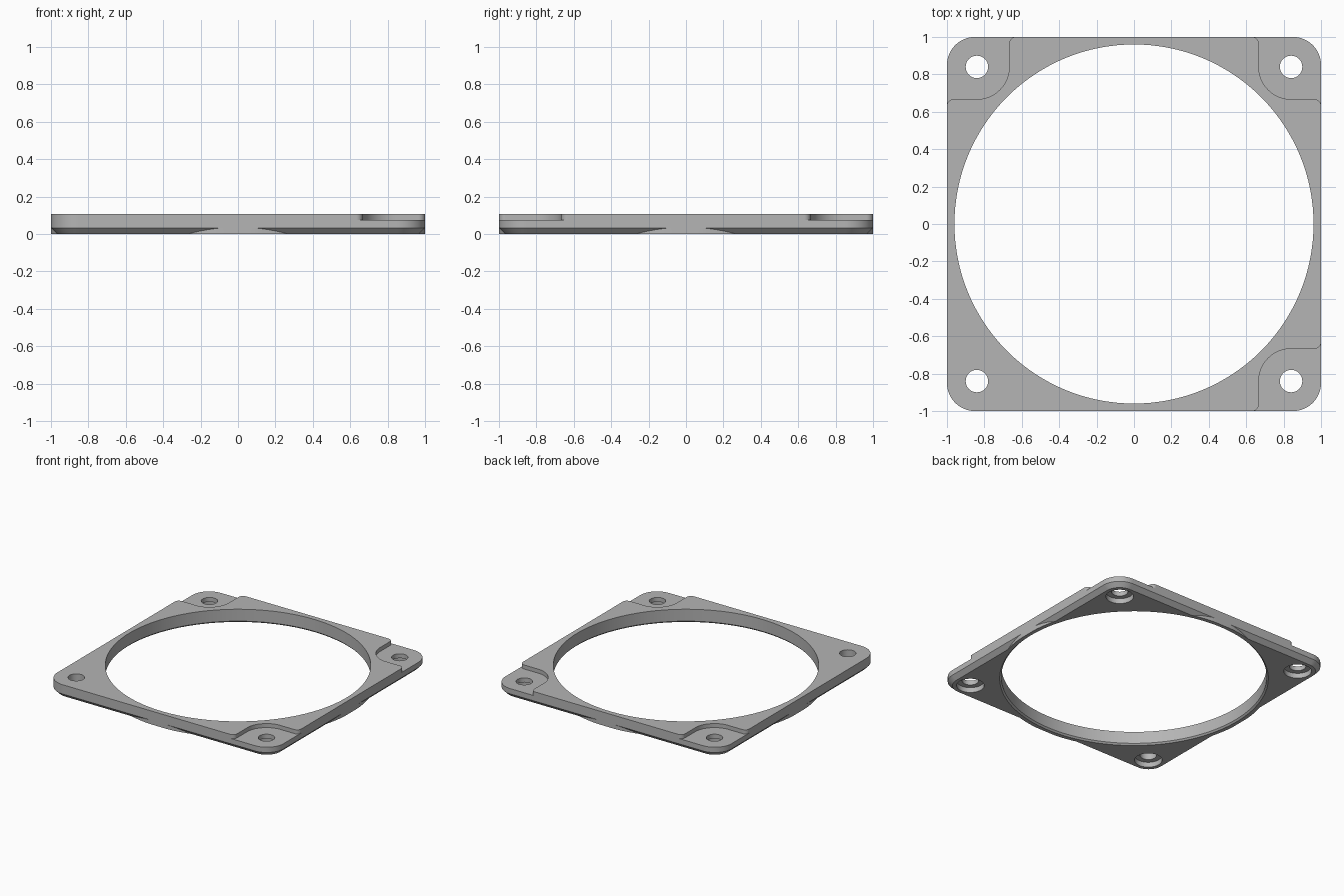
import bpy
import bmesh
from math import cos, sin, radians, tau

if "Cube" in bpy.data.objects:
    bpy.data.objects.remove(bpy.data.objects["Cube"], do_unlink=True)

HEIGHT = 0.107      # full thickness
RECESS_Z = 0.075    # floor of the lowered corners
CHAMFER = 0.033     # bevel on the lower outer edge
CORNER_R = 0.15
BORE_R = 0.96
RING_R = 1.0035
HOLE = 0.84         # screw hole offset from centre

grey = bpy.data.materials.new("matte_grey")
grey.use_nodes = True
colour = (0.46, 0.46, 0.46, 1)
grey.diffuse_color = colour
grey.node_tree.nodes["Principled BSDF"].inputs["Base Color"].default_value = colour


def arc(cx, cy, r, start, end, steps):
    angles = [radians(start + (end - start) * i / steps) for i in range(steps + 1)]
    return [(cx + r * cos(a), cy + r * sin(a)) for a in angles]


def circle(r, steps, cx=0, cy=0):
    return [(cx + r * cos(tau * i / steps), cy + r * sin(tau * i / steps))
            for i in range(steps)]


def rounded_square(half, r):
    c = half - r
    points = []
    for i, (sx, sy) in enumerate([(1, 1), (-1, 1), (-1, -1), (1, -1)]):
        points += arc(sx * c, sy * c, r, 90 * i, 90 * i + 90, 16)
    return points


def loft(name, layers):
    """Closed solid through stacked outlines, given as (z, points)."""
    bm = bmesh.new()
    rings = [[bm.verts.new((x, y, z)) for x, y in pts] for z, pts in layers]
    n = len(rings[0])
    for low, high in zip(rings, rings[1:]):
        for i in range(n):
            j = (i + 1) % n
            bm.faces.new((low[i], low[j], high[j], high[i]))
    bm.faces.new(rings[0][::-1])
    bm.faces.new(rings[-1])
    bmesh.ops.recalc_face_normals(bm, faces=bm.faces)
    mesh = bpy.data.meshes.new(name)
    bm.to_mesh(mesh)
    bm.free()
    mesh.materials.append(grey)
    obj = bpy.data.objects.new(name, mesh)
    bpy.context.collection.objects.link(obj)
    return obj


def combine(target, tool, operation):
    mod = target.modifiers.new("combine", "BOOLEAN")
    mod.operation = operation
    mod.solver = "EXACT"
    mod.object = tool
    tool.hide_render = True
    bpy.context.view_layer.update()
    graph = bpy.context.evaluated_depsgraph_get()
    mesh = bpy.data.meshes.new_from_object(target.evaluated_get(graph))
    target.modifiers.clear()
    target.data = mesh
    bpy.data.objects.remove(tool, do_unlink=True)


# Square plate with a bevelled underside
outer = rounded_square(1, CORNER_R)
frame = loft("fan_frame", [
    (0, rounded_square(1 - CHAMFER, CORNER_R - CHAMFER)),
    (CHAMFER, outer), (HEIGHT, outer)])

# Ring wall that fills the bevel at the middle of each side
ring = [(max(-1, min(1, x)), max(-1, min(1, y))) for x, y in circle(RING_R, 192)]
combine(frame, loft("ring_wall", [(0, ring), (0.06, ring)]), "UNION")

# Large round opening with a fine lower edge break
combine(frame, loft("bore_cutter", [
    (-0.05, circle(BORE_R + 0.062, 128)), (0.012, circle(BORE_R, 128)),
    (0.2, circle(BORE_R, 128))]), "DIFFERENCE")

# Lowered pads with flared mouths on three corners
wall, flare = 0.667, 0.035
lip = wall - flare
pad = (arc(lip, 1 - flare, flare, 90, 0, 6)
       + arc(HOLE, HOLE, HOLE - wall, 180, 270, 16)
       + arc(1 - flare, lip, flare, 90, 0, 6)
       + [(1.1, lip), (1.1, 1.1), (lip, 1.1)])
for sx, sy in [(1, 1), (-1, 1), (1, -1)]:
    outline = [(sx * x, sy * y) for x, y in pad]
    combine(frame, loft("pad_cutter", [(RECESS_Z, outline), (0.2, outline)]), "DIFFERENCE")

# Screw holes, counterbored from below
for sx in (-1, 1):
    for sy in (-1, 1):
        for r, low, high in [(0.06, -0.1, 0.2), (0.1, -0.1, 0.04)]:
            outline = circle(r, 32, sx * HOLE, sy * HOLE)
            combine(frame, loft("hole_cutter", [(low, outline), (high, outline)]), "DIFFERENCE")

# Smooth the round walls, keep the edges crisp
bpy.ops.object.select_all(action="DESELECT")
frame.select_set(True)
bpy.context.view_layer.objects.active = frame
bpy.ops.object.shade_smooth_by_angle(angle=radians(30))
weighted = frame.modifiers.new("weighted_normals", "WEIGHTED_NORMAL")
weighted.keep_sharp = True
